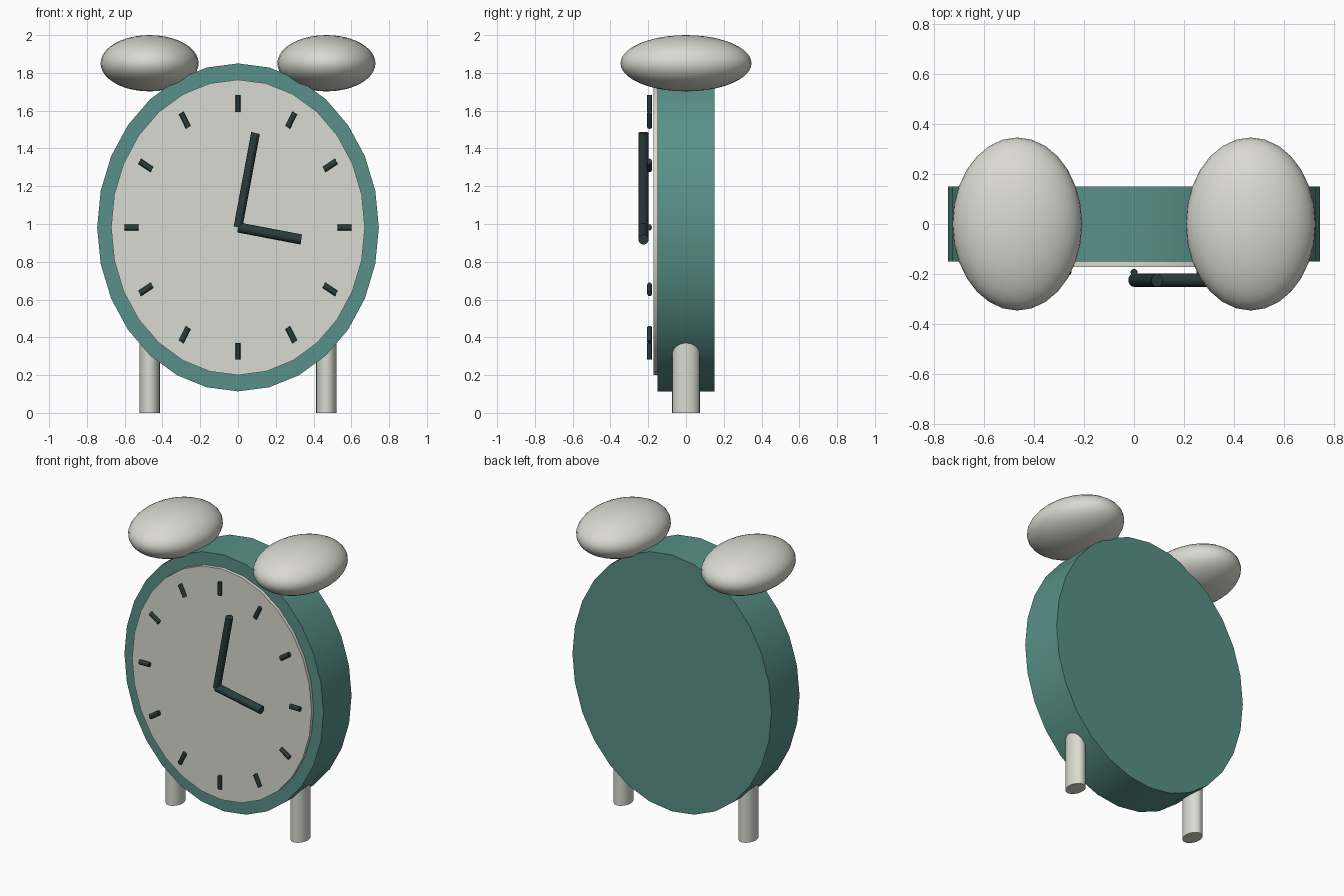
import bpy, bmesh, math
from mathutils import Matrix, Vector

if "Cube" in bpy.data.objects:
    bpy.data.objects.remove(bpy.data.objects["Cube"])

SQUASH = 0.859          # the whole dial is a circle narrowed in x
CENTRE_Z = 0.982


def material(name, rgb):
    m = bpy.data.materials.new(name)
    m.diffuse_color = (*rgb, 1)
    m.use_nodes = True
    m.node_tree.nodes["Principled BSDF"].inputs["Base Color"].default_value = m.diffuse_color
    return m


teal = material("teal", (0.098, 0.279, 0.246))
cream = material("pale grey", (0.70, 0.70, 0.645))
dark = material("dark slate", (0.022, 0.045, 0.045))


def finish(name, bm, mat):
    me = bpy.data.meshes.new(name)
    bm.to_mesh(me)
    bm.free()
    me.materials.append(mat)
    ob = bpy.data.objects.new(name, me)
    bpy.context.collection.objects.link(ob)
    bpy.ops.object.select_all(action='DESELECT')
    ob.select_set(True)
    bpy.context.view_layer.objects.active = ob
    bpy.ops.object.shade_smooth_by_angle(angle=math.radians(30))
    return ob


def rod(name, a, b, r, mat, sides=16, stretch=(1, 1, 1), origin=(0, 0, 0)):
    """Cylinder from a to b, then stretched and moved to origin."""
    a, b = Vector(a), Vector(b)
    turn = (b - a).to_track_quat('Z', 'Y').to_matrix().to_4x4()
    place = Matrix.Translation(origin) @ Matrix.Diagonal((*stretch, 1))
    bm = bmesh.new()
    bmesh.ops.create_cone(bm, cap_ends=True, segments=sides, radius1=r, radius2=r,
                          depth=(b - a).length,
                          matrix=place @ Matrix.Translation((a + b) / 2) @ turn)
    return finish(name, bm, mat)


dial = dict(stretch=(SQUASH, 1, 1), origin=(0, 0, CENTRE_Z))

# Case and face disc
rod("case", (0, 0.15, 0), (0, -0.15, 0), 0.868, teal, 28, **dial)
rod("face", (0, -0.14, 0), (0, -0.173, 0), 0.782, cream, 28, **dial)

# Hour marks
for i in range(12):
    a = math.radians(30 * i)
    d = Vector((math.sin(a), 0, math.cos(a)))
    y = Vector((0, -0.193, 0))
    mark = rod(f"hour_mark_{i + 1}", d * 0.612 + y, d * 0.700 + y, 0.0165, dark, 12, **dial)
    for v in mark.data.vertices:      # flatten front to back
        v.co.y = -0.193 + (v.co.y + 0.193) * 0.78

# Hands
rod("minute_hand", (0, -0.225, 0), (0.108, -0.225, 0.50), 0.027, dark, 16, **dial)
rod("hour_hand", (0, -0.225, 0), (0.39, -0.225, -0.064), 0.027, dark, 16, **dial)

for side, s in (("left", -1), ("right", 1)):
    # Legs run up into the case
    rod(f"{side}_leg", (0, 0, 0), (0, 0, 0.5), 1, cream, 24,
        stretch=(0.054, 0.073, 1), origin=(s * 0.468, 0, 0))
    # Bells
    bm = bmesh.new()
    bmesh.ops.create_uvsphere(
        bm, u_segments=28, v_segments=20, radius=1,
        matrix=Matrix.Translation((s * 0.468, 0, 1.851)) @ Matrix.Diagonal((0.26, 0.347, 0.149, 1)))
    finish(f"{side}_bell", bm, cream)
